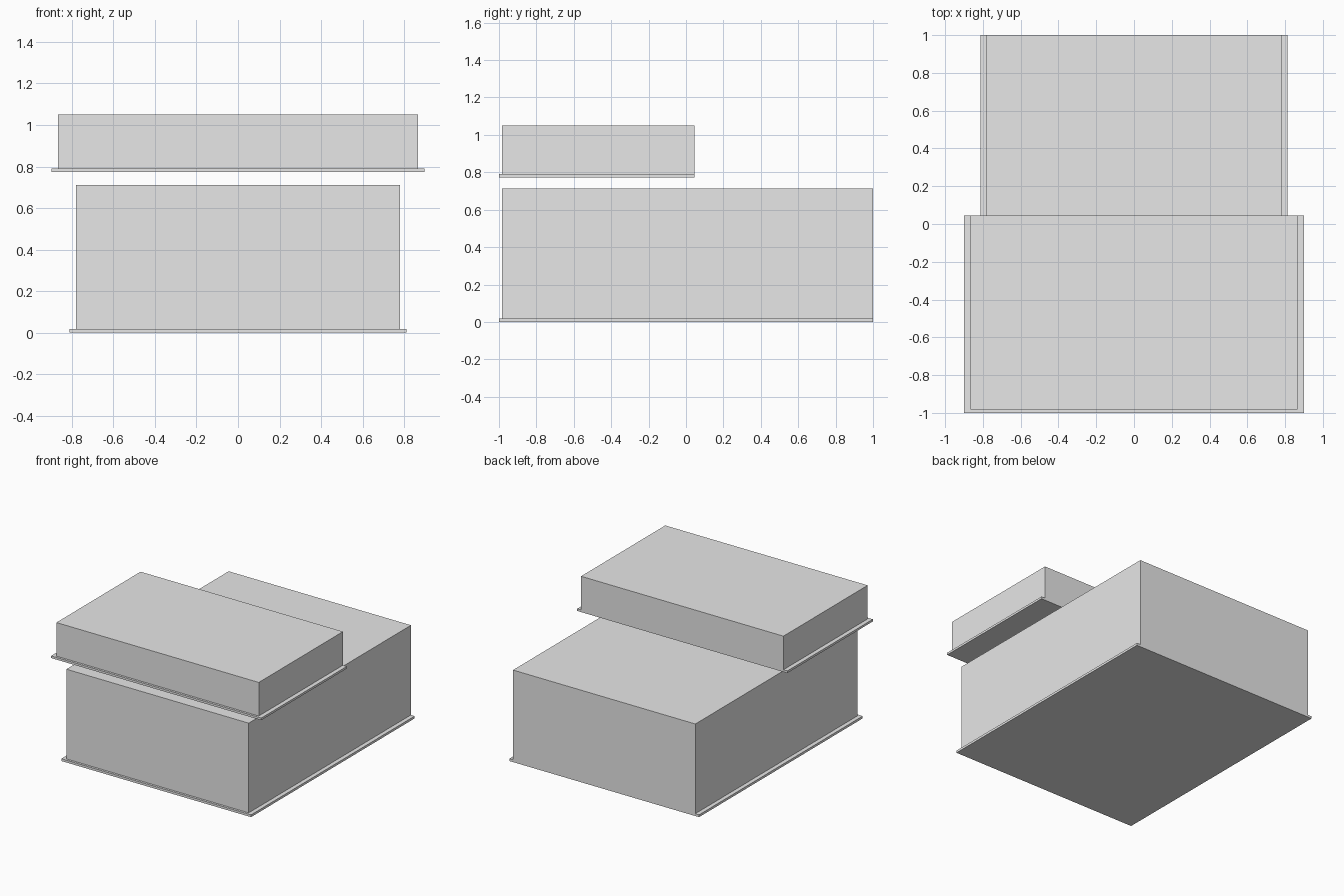
import bpy
import bmesh
from mathutils import Vector

cube = bpy.data.objects.get("Cube")
if cube:
    bpy.data.objects.remove(cube, do_unlink=True)

# Single plain grey material
grey = bpy.data.materials.new("light_grey")
grey.use_nodes = True
colour = (0.8, 0.8, 0.8, 1.0)
grey.diffuse_color = colour
grey.node_tree.nodes["Principled BSDF"].inputs["Base Color"].default_value = colour


def block(name, half_width, y_range, z_range):
    """Box centred on x, spanning the given depth and height."""
    low = Vector((-half_width, y_range[0], z_range[0]))
    high = Vector((half_width, y_range[1], z_range[1]))
    bm = bmesh.new()
    bmesh.ops.create_cube(bm, size=1)
    bmesh.ops.scale(bm, vec=high - low, verts=bm.verts)
    bmesh.ops.translate(bm, vec=(low + high) / 2, verts=bm.verts)
    mesh = bpy.data.meshes.new(name)
    bm.to_mesh(mesh)
    bm.free()
    mesh.materials.append(grey)
    obj = bpy.data.objects.new(name, mesh)
    bpy.context.collection.objects.link(obj)


FRONT, BODY_FRONT = -1.0, -0.983
LOWER_BACK, UPPER_BACK = 1.0, 0.046

# Lower storey: thin floor slab with the deep body on it, flush at the back
block("lower_slab", 0.812, (FRONT, LOWER_BACK), (0, 0.018))
block("lower_body", 0.78, (BODY_FRONT, LOWER_BACK), (0.018, 0.712))

# Upper storey: wider, shallower pair floating above the front half
block("upper_slab", 0.899, (FRONT, UPPER_BACK), (0.773, 0.79))
block("upper_body", 0.866, (BODY_FRONT, UPPER_BACK), (0.79, 1.05))
